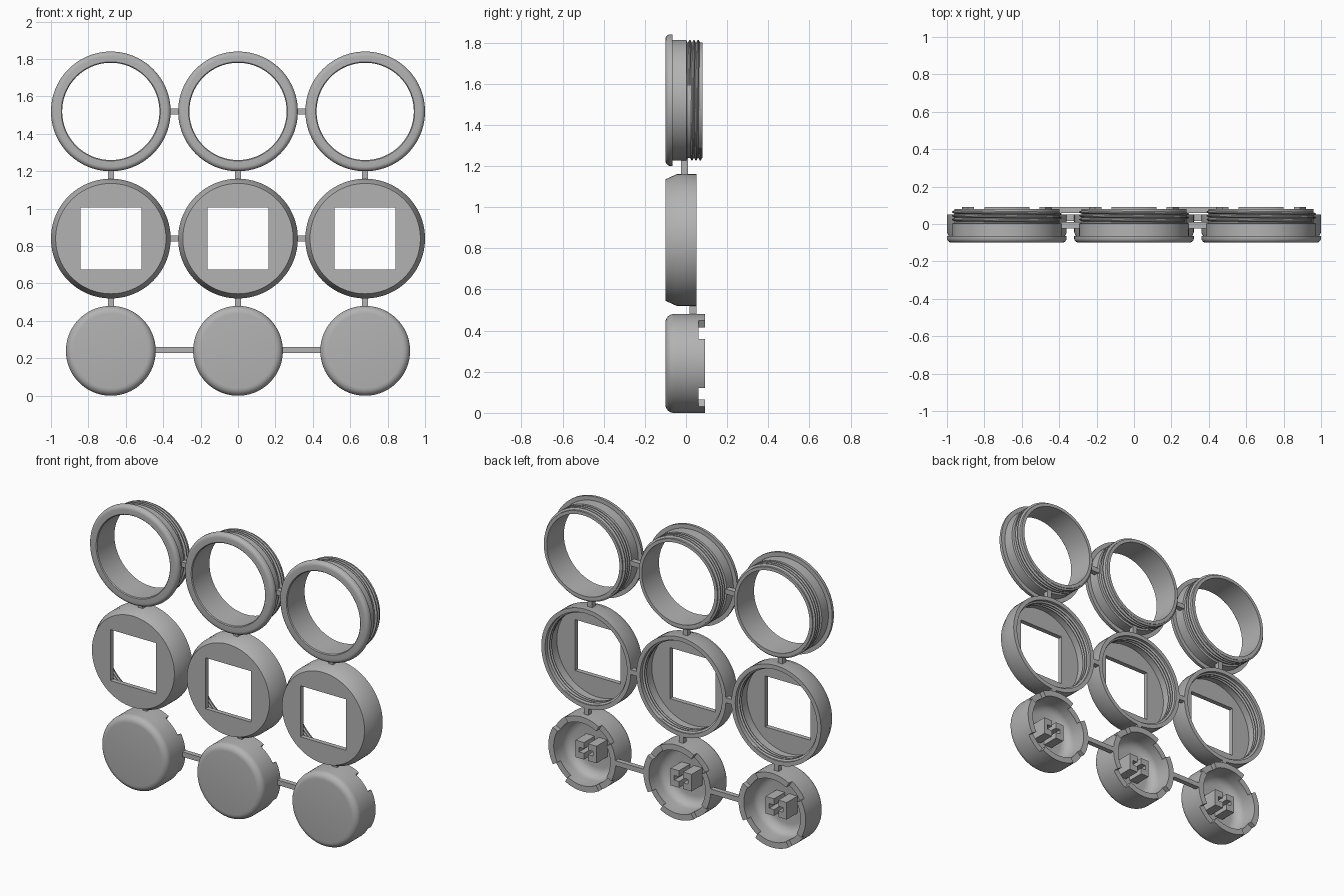
import bpy, bmesh
from math import sin, cos, pi, radians
from mathutils import Matrix

old = bpy.data.objects.get("Cube")
if old:
    bpy.data.objects.remove(old, do_unlink=True)

grey = bpy.data.materials.new("plain grey")
grey.use_nodes = True
COLOUR = (0.45, 0.45, 0.45, 1)
grey.diffuse_color = COLOUR
grey.node_tree.nodes["Principled BSDF"].inputs["Base Color"].default_value = COLOUR

COLUMNS = {"right": -0.68, "middle": 0, "left": 0.68}
RING_Z, BEZEL_Z, CAP_Z = 1.52, 0.84, 0.24


def finish(name, bm, z=0):
    bmesh.ops.recalc_face_normals(bm, faces=bm.faces)
    mesh = bpy.data.meshes.new(name)
    bm.to_mesh(mesh)
    bm.free()
    mesh.materials.append(grey)
    obj = bpy.data.objects.new(name, mesh)
    obj.location.z = z
    bpy.context.collection.objects.link(obj)
    return obj


def smooth(obj):
    bpy.ops.object.select_all(action="DESELECT")
    obj.select_set(True)
    bpy.context.view_layer.objects.active = obj
    bpy.ops.object.shade_smooth_by_angle(angle=radians(30))


def repeat(obj):
    """Place the part in all three columns."""
    base = obj.name
    for side, x in COLUMNS.items():
        part = obj if side == "middle" else obj.copy()
        if part is not obj:
            bpy.context.collection.objects.link(part)
        part.location.x = x
        part.name = f"{side}_{base}"


def arc(r, y, radius, start, end, steps=6):
    angles = [radians(start + (end - start) * i / steps) for i in range(steps + 1)]
    return [(r + radius * cos(a), y + radius * sin(a)) for a in angles]


def lathe(name, profile, z, closed=True, sweep=360, start=0, steps=96):
    """Turn a (radius, y) profile about the y axis."""
    bm = bmesh.new()
    verts = [bm.verts.new((r, y, 0)) for r, y in profile]
    edges = [bm.edges.new(p) for p in zip(verts, verts[1:])]
    if closed:
        edges.append(bm.edges.new((verts[-1], verts[0])))
    bmesh.ops.rotate(bm, verts=verts, matrix=Matrix.Rotation(radians(start), 3, "Y"))
    bmesh.ops.spin(bm, geom=verts + edges, axis=(0, 1, 0), cent=(0, 0, 0),
                   angle=radians(sweep), steps=steps)
    bmesh.ops.remove_doubles(bm, verts=bm.verts, dist=1e-5)
    if sweep < 360:
        bmesh.ops.holes_fill(bm, edges=bm.edges, sides=0)
    return finish(name, bm, z)


def thread(name, base, peak, y, pitch, turns, z, per_turn=72):
    """Helical ridge from the base radius to the peak radius."""
    bm = bmesh.new()
    count = int(turns * per_turn)
    rows = []
    for i in range(count + 1):
        a = 2 * pi * i / per_turn
        fade = min(1, i / 8, (count - i) / 8)
        tip = base + (peak - base) * max(fade, 0.05)
        mid = y + pitch * i / per_turn
        section = [(base, -0.45), (tip, -0.12), (tip, 0.12), (base, 0.45)]
        rows.append([bm.verts.new((r * cos(a), mid + k * pitch, r * sin(a)))
                     for r, k in section])
    for p, q in zip(rows, rows[1:]):
        for j in range(4):
            k = (j + 1) % 4
            bm.faces.new((p[j], p[k], q[k], q[j]))
    bm.faces.new(rows[0])
    bm.faces.new(rows[-1])
    return finish(name, bm, z)


def box(name, x, y, z):
    """Box from (low, high) pairs."""
    bm = bmesh.new()
    bmesh.ops.create_cube(bm, size=1)
    for v in bm.verts:
        for i, (low, high) in enumerate((x, y, z)):
            v.co[i] = high if v.co[i] > 0 else low
    return finish(name, bm)


def prism(name, points, y0, y1, z):
    """Extrude an (x, z) outline along y."""
    bm = bmesh.new()
    face = bm.faces.new([bm.verts.new((px, y0, pz)) for px, pz in points])
    new = bmesh.ops.extrude_face_region(bm, geom=[face])["geom"]
    bmesh.ops.translate(bm, vec=(0, y1 - y0, 0),
                        verts=[v for v in new if isinstance(v, bmesh.types.BMVert)])
    return finish(name, bm, z)


# Flanged rings with an outside thread
ring = lathe("threaded_ring",
             [(0.26, 0.08), (0.26, -0.095), (0.265, -0.1)]
             + arc(0.295, -0.075, 0.025, -90, 0)
             + [(0.32, -0.065), (0.293, -0.065), (0.293, 0.002),
                (0.281, 0.005), (0.281, 0.08)], RING_Z)
ring_thread = thread("ring_thread", 0.28, 0.293, 0.014, 0.02, 2.9, RING_Z)

# Bezels with a chamfered front, inside thread and square window
bezel = lathe("bezel",
              [(0, -0.1), (0.295, -0.1), (0.32, -0.045), (0.32, 0.05),
               (0.293, 0.05), (0.293, -0.07), (0, -0.07)], BEZEL_Z, closed=False)
cutter = box("window_cutter", (-0.163, 0.163), (-0.3, 0.3),
             (BEZEL_Z - 0.165, BEZEL_Z + 0.165))
cutter.hide_render = True
cut = bezel.modifiers.new("window", "BOOLEAN")
cut.operation = "DIFFERENCE"
cut.solver = "EXACT"
cut.object = cutter
bpy.context.view_layer.update()
cut_mesh = bpy.data.meshes.new_from_object(
    bezel.evaluated_get(bpy.context.evaluated_depsgraph_get()))
bezel.modifiers.clear()
bezel.data = cut_mesh
bpy.data.objects.remove(cutter, do_unlink=True)
bezel_thread = thread("bezel_thread", 0.294, 0.282, -0.022, 0.02, 2.9, BEZEL_Z)

# Hollow button caps with rounded fronts
cap = lathe("button_cap",
            [(0, -0.1)] + arc(0.2, -0.06, 0.04, -90, 0)
            + [(0.24, 0.06), (0.202, 0.06)]
            + arc(0.142, 0, 0.06, 0, -90) + [(0, -0.06)], CAP_Z, closed=False)

for part in (ring, ring_thread, bezel, bezel_thread, cap):
    smooth(part)
    repeat(part)

# Four rim tabs on each cap
for i, where in enumerate(("side", "lower", "far_side", "upper")):
    tab = lathe(f"{where}_rim_tab", [(0.202, 0.06), (0.24, 0.06), (0.24, 0.092), (0.202, 0.092)],
                CAP_Z, sweep=60, start=90 * i - 30, steps=16)
    smooth(tab)
    repeat(tab)

# Slotted stem inside each cap, made of two facing brackets
for label, s in (("left", 1), ("right", -1)):
    half = [(0.015, 0.055), (0.075, 0.055), (0.075, -0.055), (0.015, -0.055),
            (0.015, -0.015), (0.05, -0.015), (0.05, 0.015), (0.015, 0.015)]
    repeat(prism(f"{label}_stem_half", [(s * px, pz) for px, pz in half],
                 -0.065, 0.05, CAP_Z))

# Horizontal sprues between neighbours
for side, s in (("left", 1), ("right", -1)):
    for row, z, reach, y in (("ring", RING_Z, 0.285, (-0.025, 0.01)),
                             ("bezel", BEZEL_Z, 0.315, (0.017, 0.05)),
                             ("cap", CAP_Z + 0.005, 0.23, (0.06, 0.092))):
        ends = sorted((s * reach, s * (0.68 - reach)))
        box(f"{side}_{row}_sprue", ends, y, (z - 0.016, z + 0.016))

# Vertical sprues between rows
repeat(box("upper_sprue", (-0.016, 0.016), (-0.025, 0.01), (1.15, 1.24)))
repeat(box("lower_sprue", (-0.016, 0.016), (0.017, 0.05), (0.47, 0.53)))
